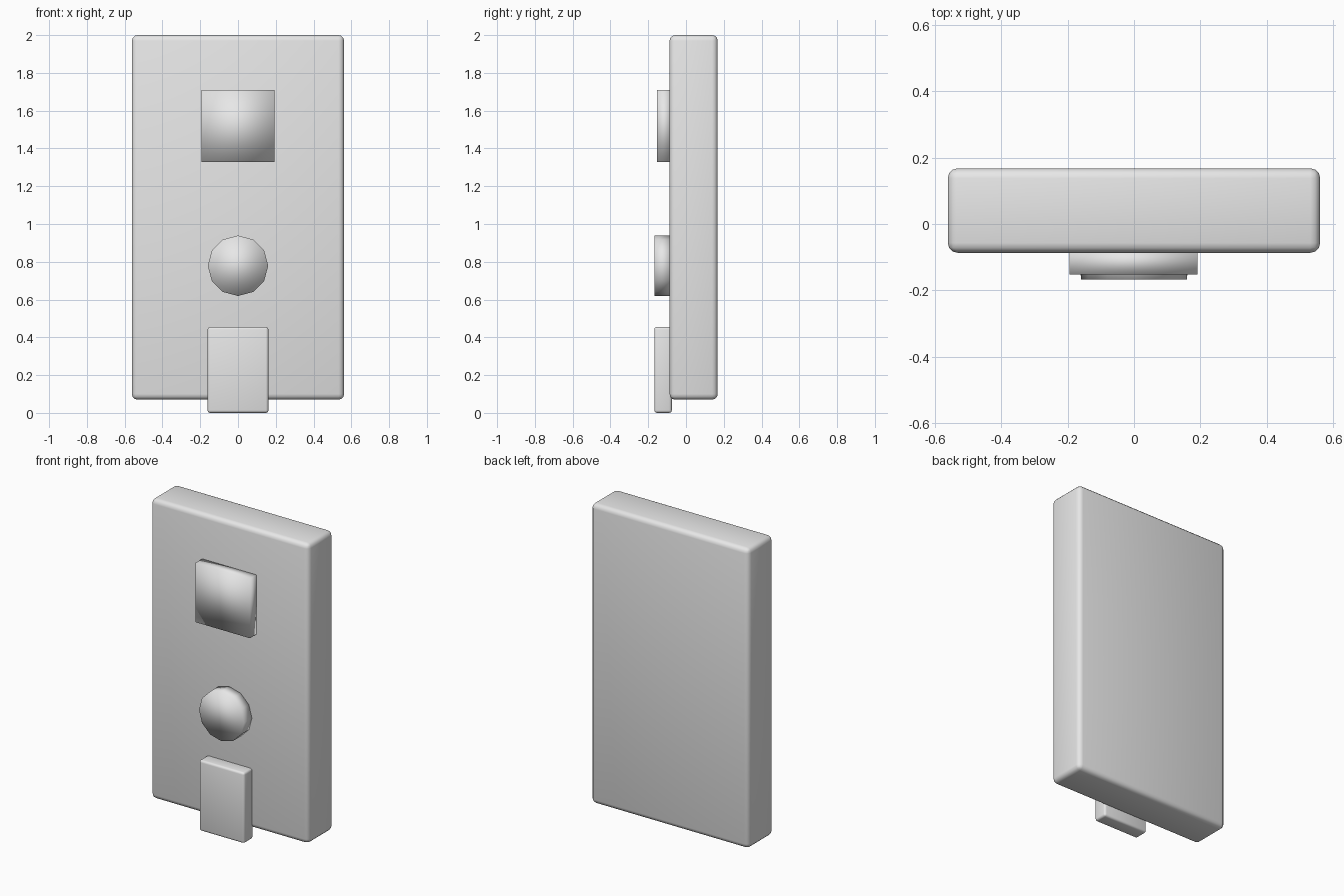
import bpy
import bmesh
import math
from mathutils import Matrix

if "Cube" in bpy.data.objects:
    bpy.data.objects.remove(bpy.data.objects["Cube"])

grey = bpy.data.materials.new("light_grey")
grey.diffuse_color = (0.8, 0.8, 0.8, 1)
grey.use_nodes = True
grey.node_tree.nodes["Principled BSDF"].inputs["Base Color"].default_value = grey.diffuse_color


def finish(name, bm, bevel=0.0):
    """Turn a bmesh into a smooth-shaded object, optionally with rounded edges."""
    if bevel:
        bmesh.ops.bevel(bm, geom=bm.edges[:], offset=bevel, segments=3,
                        profile=0.5, affect='EDGES')
    bmesh.ops.recalc_face_normals(bm, faces=bm.faces[:])
    for face in bm.faces:
        face.smooth = True
    mesh = bpy.data.meshes.new(name)
    bm.to_mesh(mesh)
    bm.free()
    mesh.materials.append(grey)
    obj = bpy.data.objects.new(name, mesh)
    bpy.context.collection.objects.link(obj)
    return obj


def block(name, low, high, bevel=0.0):
    """Box between two opposite corners."""
    bm = bmesh.new()
    size = [b - a for a, b in zip(low, high)]
    centre = [(a + b) / 2 for a, b in zip(low, high)]
    bmesh.ops.create_cube(bm, size=1, matrix=Matrix.Translation(centre)
                          @ Matrix.Diagonal((*size, 1)))
    return finish(name, bm, bevel)


# Main slab with rounded edges
block("body_panel", (-0.562, -0.087, 0.07), (0.562, 0.168, 2.0), 0.03)

# Square button, soft shaded with sharp outline
block("square_button", (-0.194, -0.153, 1.327), (0.192, -0.075, 1.71))

# Twelve-sided round button facing the front
bm = bmesh.new()
bmesh.ops.create_cone(bm, cap_ends=True, segments=12, radius1=0.16, radius2=0.16,
                      depth=0.093, matrix=Matrix.Translation((0, -0.1215, 0.779))
                      @ Matrix.Rotation(math.radians(90), 4, 'X'))
finish("round_button", bm)

# Tab hanging below the slab
block("lower_tab", (-0.161, -0.168, 0.0), (0.161, -0.075, 0.455), 0.014)
